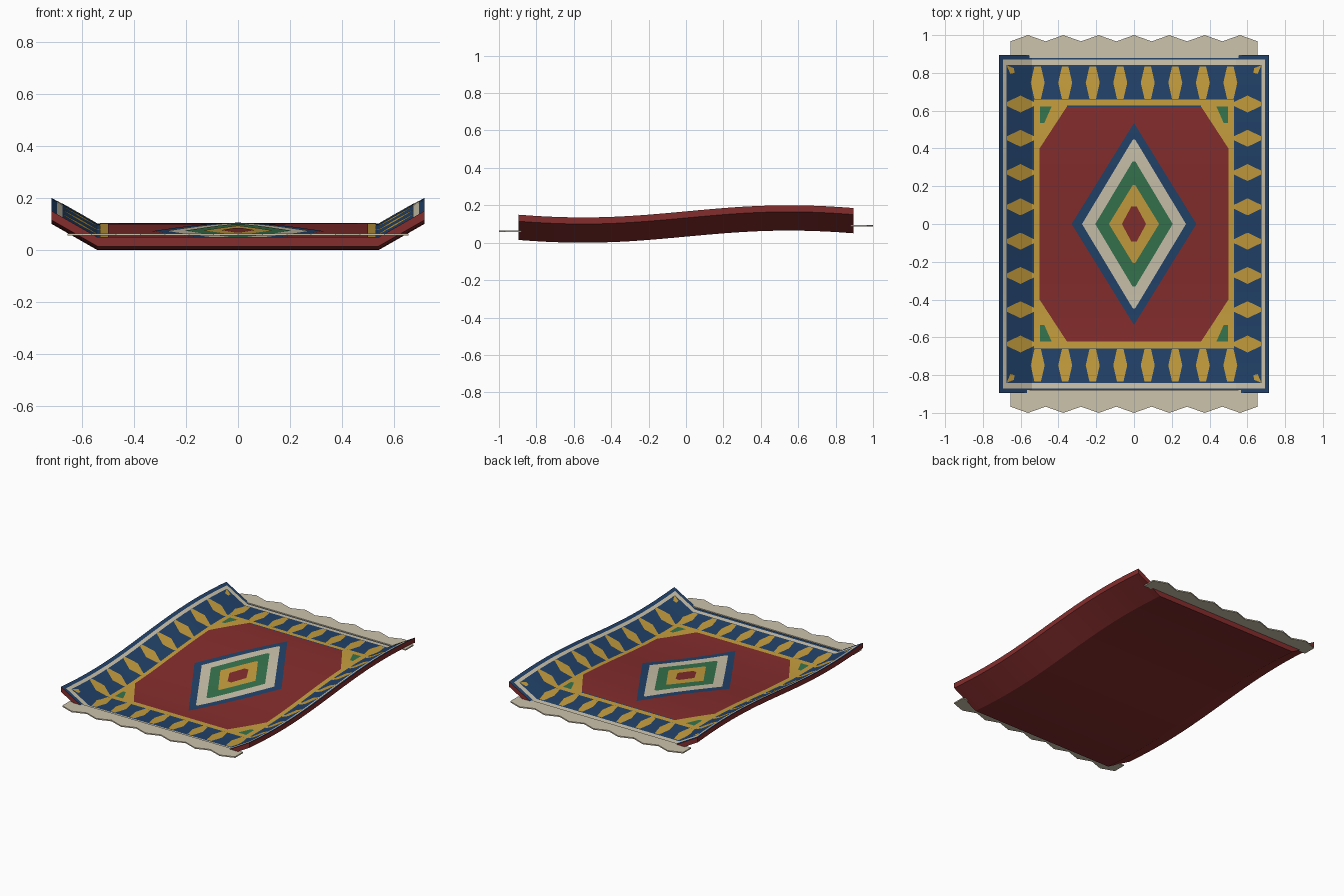
import bpy, bmesh, math
from mathutils import Vector

if "Cube" in bpy.data.objects:
    bpy.data.objects.remove(bpy.data.objects["Cube"], do_unlink=True)

HALF_X, HALF_Y, THICK = 0.715, 0.895, 0.035
FOLD, RISE = 0.54, 0.1
LAYER = 0.001


def material(name, r, g, b):
    m = bpy.data.materials.new(name)
    m.use_nodes = True
    m.diffuse_color = (r, g, b, 1)
    m.node_tree.nodes["Principled BSDF"].inputs["Base Color"].default_value = (r, g, b, 1)
    return m


RED = material("deep red", 0.235, 0.026, 0.026)
BLUE = material("navy blue", 0.016, 0.055, 0.147)
GOLD = material("gold", 0.565, 0.342, 0.048)
CREAM = material("cream", 0.604, 0.546, 0.413)
GREEN = material("green", 0.036, 0.175, 0.074)


def finish(bm, name, *mats):
    mesh = bpy.data.meshes.new(name)
    bm.to_mesh(mesh)
    bm.free()
    obj = bpy.data.objects.new(name, mesh)
    for m in mats:
        mesh.materials.append(m)
    bpy.context.collection.objects.link(obj)
    bpy.ops.object.select_all(action="DESELECT")
    obj.select_set(True)
    bpy.context.view_layer.objects.active = obj
    bpy.ops.object.shade_smooth_by_angle(angle=math.radians(20))
    return obj


def drape(bm):
    """Slice the flat shape, then bend it into the wave and raised sides."""
    cuts = [((0, -0.9 + 0.075 * i, 0), (0, 1, 0)) for i in range(25)]
    cuts += [((s * FOLD, 0, 0), (1, 0, 0)) for s in (-1, 1)]
    for co, no in cuts:
        bmesh.ops.bisect_plane(bm, geom=bm.verts[:] + bm.edges[:] + bm.faces[:],
                               dist=1e-5, plane_co=co, plane_no=no)
    for v in bm.verts:
        curl = max(0, abs(v.co.x) - FOLD) / (HALF_X - FOLD) * RISE
        v.co.z += curl + 0.0325 * (1 + math.sin(math.pi * v.co.y / 1.1))
    bm.normal_update()


def plates(name, mat, layer, shapes):
    """Thin draped pattern pieces, one polygon per shape."""
    bm = bmesh.new()
    for pts in shapes:
        f = bm.faces.new([bm.verts.new((x, y, THICK + layer * LAYER)) for x, y in pts])
        f.normal_update()
        if f.normal.z < 0:
            f.normal_flip()
    drape(bm)
    return finish(bm, name, mat)


def rect(x, y):
    return [(-x, -y), (x, -y), (x, y), (-x, y)]


def diamond(x, y, blunt=0.0):
    if not blunt:
        return [(x, 0), (0, y), (-x, 0), (0, -y)]
    return [(x, 0), (blunt, y), (-blunt, y), (-x, 0), (-blunt, -y), (blunt, -y)]


def four_corners(pts):
    return [[(sx * x, sy * y) for x, y in pts] for sx in (-1, 1) for sy in (-1, 1)]


# Rug slab, with a blue upper face
bm = bmesh.new()
bmesh.ops.create_cube(bm, size=1)
for v in bm.verts:
    v.co = Vector((v.co.x * 2 * HALF_X, v.co.y * 2 * HALF_Y, (v.co.z + 0.5) * THICK))
drape(bm)
for f in bm.faces:
    f.material_index = 1 if f.normal.z > 0.5 else 0
finish(bm, "rug_body", RED, BLUE)

# Nested border bands
plates("border_line", CREAM, 1, [rect(0.694, 0.872)])
plates("border_band", BLUE, 2, [rect(0.674, 0.842)])
plates("inner_frame", GOLD, 3, [rect(0.53, 0.66)])

# Border motifs along the ends and sides
motifs = []
for i in range(8):
    t = i - 3.5
    for s in (-1, 1):
        cx, cy = t * 0.1457, s * 0.748
        motifs.append([(cx + x, cy + y) for x, y in diamond(0.037, 0.087, 0.017)])
        cx, cy = s * 0.601, t * 0.1815
        motifs.append([(cx + y, cy + x) for x, y in diamond(0.045, 0.071, 0.011)])
motifs += four_corners([(0.674, 0.84), (0.635, 0.825), (0.633, 0.8), (0.655, 0.795)])
plates("border_motifs", GOLD, 3, motifs)

# Central field with clipped corners and green corner pieces
field = [(0.5, -0.4), (0.5, 0.4), (0.355, 0.622), (-0.355, 0.622),
         (-0.5, 0.4), (-0.5, -0.4), (-0.355, -0.622), (0.355, -0.622)]
plates("field", RED, 4, [field])
plates("field_corners", GREEN, 4,
       four_corners([(0.497, 0.622), (0.436, 0.622), (0.475, 0.535), (0.497, 0.535)]))
plates("field_edge_line", BLUE, 5,
       [[(-0.355, 0.619), (0.355, 0.619), (0.355, 0.627), (-0.355, 0.627)]])

# Medallion of nested diamonds
rings = [("outer", BLUE, 0.33, 0.535, 0), ("cream", CREAM, 0.275, 0.447, 0.006),
         ("green", GREEN, 0.205, 0.33, 0.008), ("gold", GOLD, 0.133, 0.207, 0.006),
         ("centre", RED, 0.064, 0.093, 0.014)]
for i, (name, mat, x, y, blunt) in enumerate(rings):
    plates("medallion_" + name, mat, 5 + i, [diamond(x, y, blunt)])

# Zigzag fringes at both ends
for name, s, z in (("front_fringe", -1, 0.056), ("back_fringe", 1, 0.086)):
    half, steps = 0.655, 14
    pts = [(half, s * 0.88), (-half, s * 0.88)]
    pts += [(-half + 2 * half * i / steps, s * (1.0 if i % 2 else 0.967))
            for i in range(steps + 1)]
    bm = bmesh.new()
    face = bm.faces.new([bm.verts.new((x, y, z)) for x, y in pts])
    ext = bmesh.ops.extrude_face_region(bm, geom=[face])
    for v in ext["geom"]:
        if isinstance(v, bmesh.types.BMVert):
            v.co.z += 0.008
    if face.is_valid and len(bm.faces) < steps + 5:
        bm.faces.new([v for v in bm.verts if v.co.z < z + 0.001])
    bmesh.ops.recalc_face_normals(bm, faces=bm.faces[:])
    finish(bm, name, CREAM)
